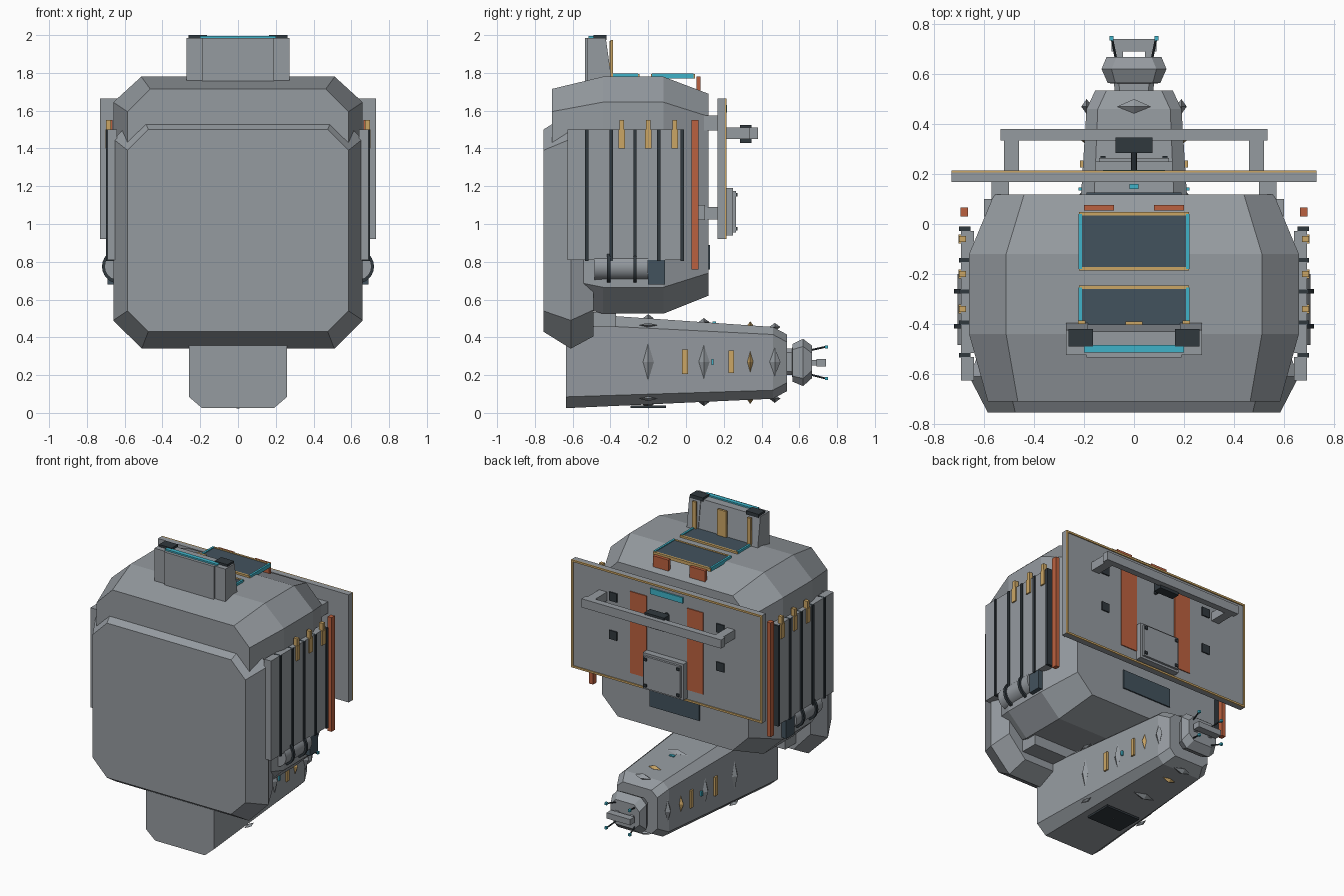
import bpy, bmesh, math
from mathutils import Vector


def mat(name, rgb):
    m = bpy.data.materials.new(name)
    m.diffuse_color = (*rgb, 1)
    return m


GRAY = mat("hull gray", (0.30, 0.325, 0.35))
SLATE = mat("slate glass", (0.055, 0.085, 0.11))
DARK = mat("dark metal", (0.03, 0.04, 0.048))
GOLD = mat("gold trim", (0.60, 0.38, 0.13))
ORANGE = mat("orange strip", (0.50, 0.12, 0.05))
TEAL = mat("teal light", (0.05, 0.45, 0.58))


def finish(name, bm, m):
    bmesh.ops.recalc_face_normals(bm, faces=bm.faces)
    me = bpy.data.meshes.new(name)
    bm.to_mesh(me)
    bm.free()
    me.materials.append(m)
    ob = bpy.data.objects.new(name, me)
    bpy.context.collection.objects.link(ob)
    return ob


def box(name, m, x, y, z):
    """Box from (low, high) pairs."""
    bm = bmesh.new()
    bmesh.ops.create_cube(bm, size=1)
    for v in bm.verts:
        v.co = [r[0] + (c + 0.5) * (r[1] - r[0]) for c, r in zip(v.co, (x, y, z))]
    return finish(name, bm, m)


def pair(name, m, x, y, z):
    """Box on the right and its mirror on the left."""
    box(name + "_right", m, x, y, z)
    box(name + "_left", m, (-x[1], -x[0]), y, z)


def loft(name, m, rings):
    """Octagonal sections along y: (y, half width, bottom, top, corner x, corner z bottom, corner z top)."""
    bm = bmesh.new()
    loops = []
    for y, h, b, t, cx, cb, ct in rings:
        pts = [(h, b + cb), (h, t - ct), (h - cx, t), (cx - h, t),
               (-h, t - ct), (-h, b + cb), (cx - h, b), (h - cx, b)]
        loops.append([bm.verts.new((px, y, pz)) for px, pz in pts])
    for a, c in zip(loops, loops[1:]):
        for i in range(8):
            j = (i + 1) % 8
            bm.faces.new((a[i], a[j], c[j], c[i]))
    bm.faces.new(loops[0])
    bm.faces.new(loops[-1])
    return finish(name, bm, m)


def rod(name, m, a, b, r, n=8):
    a, b = Vector(a), Vector(b)
    bm = bmesh.new()
    bmesh.ops.create_cone(bm, cap_ends=True, segments=n, radius1=r, radius2=r, depth=(b - a).length)
    q = (b - a).to_track_quat('Z', 'Y')
    for v in bm.verts:
        v.co = q @ v.co + (a + b) / 2
    ob = finish(name, bm, m)
    if n > 8:
        for p in ob.data.polygons:
            p.use_smooth = len(p.vertices) == 4
    return ob


def stud(name, m, c, s):
    """Stretched octahedron."""
    bm = bmesh.new()
    v = [bm.verts.new([c[k] + (sg * s[k] if k == i else 0) for k in range(3)])
         for i in range(3) for sg in (1, -1)]
    for a in (0, 1):
        for b in (2, 3):
            for d in (4, 5):
                bm.faces.new((v[a], v[b], v[d]))
    return finish(name, bm, m)


# Main body and front shield
loft("main_body", GRAY, [
    (-0.71, 0.585, 0.60, 1.715, 0.12, 0.12, 0.12),
    (-0.44, 0.66, 0.525, 1.78, 0.148, 0.14, 0.135),
    (-0.12, 0.66, 0.525, 1.78, 0.148, 0.14, 0.135),
    (0.118, 0.56, 0.62, 1.69, 0.12, 0.12, 0.12)])
loft("front_shield", GRAY, [
    (-0.755, 0.585, 0.43, 1.50, 0.11, 0.11, 0.11),
    (-0.61, 0.66, 0.34, 1.59, 0.15, 0.15, 0.14),
    (-0.49, 0.61, 0.405, 1.53, 0.13, 0.14, 0.13)])
box("lower_crossbar", GRAY, (-0.5, 0.5), (-0.5, -0.37), (0.455, 0.535))
box("rear_window", SLATE, (-0.19, 0.19), (0.11, 0.127), (0.76, 0.89))

# Lower boom
loft("boom", GRAY, [
    (-0.635, 0.26, 0.025, 0.53, 0.07, 0.06, 0.06),
    (0.46, 0.19, 0.075, 0.455, 0.045, 0.045, 0.04),
    (0.535, 0.155, 0.115, 0.415, 0.045, 0.045, 0.04)])
loft("boom_tip", GRAY, [
    (0.50, 0.075, 0.20, 0.34, 0.02, 0.02, 0.02),
    (0.562, 0.08, 0.20, 0.34, 0.02, 0.02, 0.02),
    (0.564, 0.105, 0.165, 0.365, 0.03, 0.03, 0.03),
    (0.62, 0.13, 0.142, 0.392, 0.04, 0.04, 0.04),
    (0.668, 0.11, 0.185, 0.355, 0.04, 0.04, 0.04)])
box("tip_plate", GRAY, (-0.09, 0.09), (0.69, 0.74), (0.245, 0.285))
pair("tip_link", GRAY, (0.045, 0.07), (0.66, 0.70), (0.25, 0.28))
for sx in (-1, 1):
    for z0, z1 in ((0.33, 0.35), (0.205, 0.182)):
        rod("tip_antenna", DARK, (sx * 0.07, 0.65, z0), (sx * 0.088, 0.74, z1), 0.005)
        box("antenna_light", TEAL, (sx * 0.09 - .008, sx * 0.09 + .008), (0.735, 0.752), (z1 - .008, z1 + .008))

# Studs and marker strips around the boom
def boom_x(y):
    return 0.26 - 0.07 * (y + 0.635) / 1.095


for y, hz, m in ((-0.2, 0.10, GRAY), (0.095, 0.09, GRAY), (0.34, 0.055, GOLD), (0.47, 0.075, GRAY)):
    top = 0.53 - 0.075 * (y + 0.635) / 1.095
    bot = 0.025 + 0.05 * (y + 0.635) / 1.095
    w = 0.03 if hz > 0.06 else 0.016
    for sx in (-1, 1):
        stud("side_stud", m, (sx * boom_x(y), y, 0.27), (0.022, w, hz))
    for z in (top, bot):
        stud("ridge_stud", m, (0, y, z), (hz * 0.9, w, 0.022))
for sx in (-1, 1):
    for y, w, h, m in ((-0.005, 0.015, 0.065, GOLD), (0.24, 0.014, 0.06, GOLD), (0.14, 0.006, 0.016, TEAL)):
        x = sx * boom_x(y)
        box("boom_marker", m, (x - .012, x + .012), (y - w, y + w), (0.27 - h, 0.27 + h))
    for z in (0.075, 0.465):
        stud("corner_fin", GRAY, (sx * 0.225, -0.2, z), (0.02, 0.05, 0.012))
box("boom_light", TEAL, (-0.018, 0.018), (0.14, 0.16), (0.46, 0.483))
box("belly_plate", DARK, (-0.13, 0.13), (-0.295, -0.105), (0.025, 0.038))

# Roof panels with teal sides and gold ends
for y0, y1 in ((-0.18, 0.04), (-0.46, -0.255)):
    box("roof_panel", SLATE, (-0.21, 0.21), (y0, y1), (1.77, 1.79))
    pair("panel_side", TEAL, (0.208, 0.222), (y0, y1), (1.77, 1.796))
    for y in (y0, y1):
        box("panel_end", GOLD, (-0.22, 0.22), (y - 0.006, y + 0.008), (1.77, 1.793))
pair("roof_strip", ORANGE, (0.08, 0.20), (0.055, 0.077), (1.70, 1.782))

# Roof mast housing, tapering upward
mast = box("mast_housing", GRAY, (-0.19, 0.19), (-0.535, -0.395), (1.74, 1.985))
pillars = [box("mast_pillar", GRAY, x, (-0.525, -0.39), (1.74, 1.985)) for x in ((0.185, 0.272), (-0.272, -0.185))]
for ob in [mast] + pillars:
    for v in ob.data.vertices:
        if v.co.z > 1.9 and v.co.y > -0.45:
            v.co.y -= 0.035
pair("mast_cap", DARK, (0.165, 0.262), (-0.49, -0.42), (1.975, 2.0))
box("mast_light", TEAL, (-0.2, 0.2), (-0.515, -0.485), (1.98, 1.995))
box("mast_strip", GOLD, (-0.035, 0.035), (-0.405, -0.39), (1.78, 1.97))
pair("mast_side_strip", GOLD, (0.195, 0.225), (-0.40, -0.386), (1.78, 1.975))

# Rear panel with gold frame
box("rear_panel", GRAY, (-0.73, 0.73), (0.168, 0.207), (0.92, 1.665))
pair("frame_side", GOLD, (0.717, 0.73), (0.204, 0.214), (0.92, 1.665))
for z in (0.92, 1.652):
    box("frame_rail", GOLD, (-0.73, 0.73), (0.204, 0.214), (z, z + 0.013))
pair("rear_stripe", ORANGE, (0.155, 0.28), (0.20, 0.213), (1.0, 1.565))
box("rear_light", TEAL, (-0.125, 0.125), (0.20, 0.217), (1.59, 1.63))
for z in (1.225, 1.49):
    pair("rear_port", DARK, (0.38, 0.44), (0.20, 0.215), (z - 0.03, z + 0.03))
for z0, z1 in ((1.495, 1.575), (1.025, 1.09)):
    pair("panel_bracket", GRAY, (0.50, 0.57), (0.07, 0.17), (z0, z1))

# Rear handrail, sensor and hatch box
box("handrail", GRAY, (-0.535, 0.535), (0.335, 0.38), (1.45, 1.51))
pair("handrail_arm", GRAY, (0.46, 0.52), (0.20, 0.34), (1.45, 1.51))
box("sensor", DARK, (-0.075, 0.075), (0.285, 0.347), (1.43, 1.525))
rod("sensor_stem", DARK, (0, 0.2, 1.48), (0, 0.3, 1.48), 0.012)
box("hatch_box", GRAY, (-0.155, 0.155), (0.20, 0.25), (0.94, 1.19))
box("hatch_cover", GRAY, (-0.14, 0.14), (0.25, 0.265), (0.955, 1.175))
for x in (-0.125, 0.125):
    for z in (0.975, 1.155):
        box("hatch_bolt", DARK, (x - .01, x + .01), (0.26, 0.272), (z - .01, z + .01))

# Side slat packs
ribs = [-0.525, -0.395, -0.27, -0.145, -0.02]
edges = [-0.635] + ribs
for a, b in zip(edges, edges[1:]):
    pair("side_slat", GRAY, (0.64, 0.692), (a + 0.008, b - 0.008), (0.81, 1.5))
for y in ribs:
    pair("slat_rib", DARK, (0.655, 0.70), (y - 0.009, y + 0.009), (0.805, 1.5))
for y in (-0.34, -0.2, -0.06):
    pair("slat_clip", GOLD, (0.672, 0.70), (y - 0.012, y + 0.012), (1.45, 1.55))
    pair("slat_clip_base", GOLD, (0.68, 0.702), (y - 0.018, y + 0.018), (1.40, 1.50))
pair("side_strip", ORANGE, (0.665, 0.695), (0.03, 0.066), (0.76, 1.55))
pair("side_port", SLATE, (0.64, 0.69), (-0.2, -0.11), (0.68, 0.81))
pair("strip_mount", GRAY, (0.57, 0.60), (0.03, 0.10), (1.02, 1.10))

# Side rolls with dark straps
for sx in (-1, 1):
    rod("side_roll", GRAY, (sx * 0.635, -0.485, 0.775), (sx * 0.635, -0.2, 0.775), 0.072, 24)
    for y in (-0.41, -0.27):
        rod("roll_strap", DARK, (sx * 0.63, y - .009, 0.775), (sx * 0.63, y + .009, 0.775), 0.09, 24)
